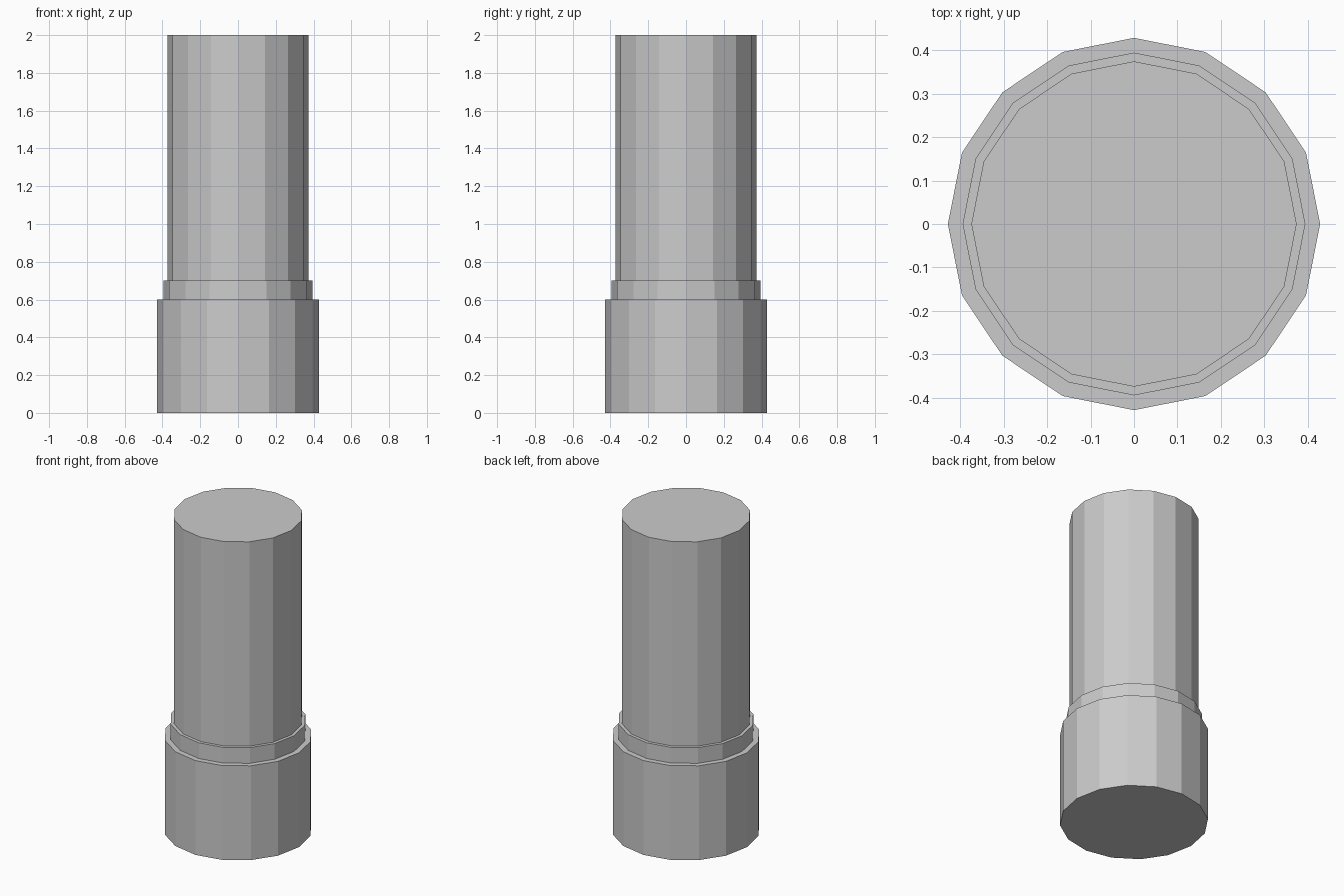
import bpy

if "Cube" in bpy.data.objects:
    bpy.data.objects.remove(bpy.data.objects["Cube"])

# One plain grey for the whole model
grey = bpy.data.materials.new("plain_grey")
grey.diffuse_color = (0.6, 0.6, 0.6, 1.0)
grey.use_nodes = True
grey.node_tree.nodes["Principled BSDF"].inputs["Base Color"].default_value = grey.diffuse_color


def prism(name, radius, z0, z1, sides=16):
    """Flat-shaded upright prism with a corner on the +x axis."""
    bpy.ops.mesh.primitive_cylinder_add(
        vertices=sides, radius=radius, depth=z1 - z0, location=(0, 0, (z0 + z1) / 2))
    ob = bpy.context.object
    ob.name = name
    ob.data.materials.append(grey)
    return ob


# Wide base, narrow collar step, tall upper barrel
prism("base", 0.428, 0.0, 0.6)
prism("collar", 0.394, 0.6, 0.7)
prism("upper_barrel", 0.374, 0.7, 2.0)
